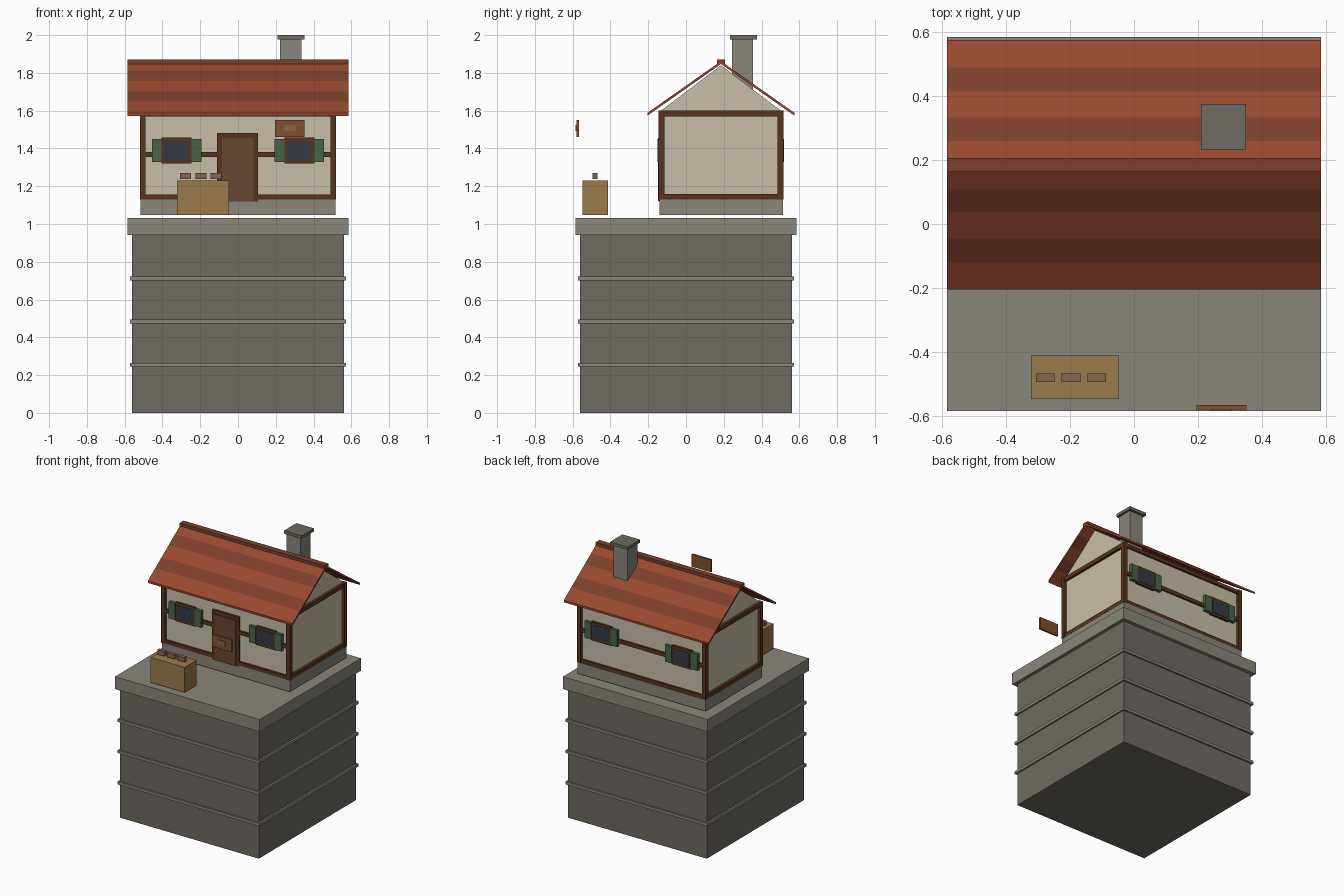
import bpy, bmesh

if "Cube" in bpy.data.objects:
    bpy.data.objects.remove(bpy.data.objects["Cube"])

YC = 0.185  # house centre line in y


def mat(name, hexcol):
    lin = []
    for i in (0, 2, 4):
        c = int(hexcol[i:i + 2], 16) / 255
        lin.append(c / 12.92 if c <= 0.04045 else ((c + 0.055) / 1.055) ** 2.4)
    m = bpy.data.materials.new(name)
    m.diffuse_color = (*lin, 1)
    m.use_nodes = True
    m.node_tree.nodes["Principled BSDF"].inputs["Base Color"].default_value = m.diffuse_color
    return m


STONE = mat("stone", "6E6A62")
LIGHT = mat("light_stone", "8A867C")
PLASTER = mat("plaster", "C8BFA9")
TIMBER = mat("timber", "56351F")
DOOR = mat("door_wood", "654730")
GLASS = mat("glass", "343946")
GREEN = mat("shutter_green", "48644A")
TILE_A = mat("tile_light", "98492F")
TILE_B = mat("tile_dark", "7E3F2C")
CRATE = mat("counter_wood", "9C7A4C")
GOODS = mat("goods", "86664C")
SIGN = mat("sign_wood", "80502F")


def prism(name, pts, x0, x1, material):
    """Extrude a y-z profile from x0 to x1."""
    bm = bmesh.new()
    a = [bm.verts.new((x0, y, z)) for y, z in pts]
    b = [bm.verts.new((x1, y, z)) for y, z in pts]
    n = len(pts)
    bm.faces.new(a)
    bm.faces.new(b[::-1])
    for i in range(n):
        j = (i + 1) % n
        bm.faces.new((a[i], b[i], b[j], a[j]))
    bmesh.ops.recalc_face_normals(bm, faces=bm.faces)
    me = bpy.data.meshes.new(name)
    bm.to_mesh(me)
    bm.free()
    me.materials.append(material)
    ob = bpy.data.objects.new(name, me)
    bpy.context.collection.objects.link(ob)
    return ob


def box(name, x0, x1, y0, y1, z0, z1, material):
    return prism(name, [(y0, z0), (y1, z0), (y1, z1), (y0, z1)], x0, x1, material)


# Stone tower with bands and top slab
box("tower", -0.56, 0.56, -0.56, 0.56, 0, 0.945, STONE)
for z in (0.255, 0.484, 0.712):
    box("tower_band", -0.573, 0.573, -0.573, 0.573, z - 0.01, z + 0.01, LIGHT)
box("tower_slab", -0.585, 0.585, -0.585, 0.585, 0.943, 1.033, LIGHT)

# House body
box("plinth", -0.517, 0.517, -0.14, 0.513, 1.047, 1.13, LIGHT)
box("walls", -0.5, 0.5, -0.127, 0.497, 1.128, 1.6, PLASTER)
prism("gable", [(-0.135, 1.598), (0.505, 1.598), (YC, 1.84)], -0.5, 0.5, PLASTER)

# Timber frame
for sx in (-1, 1):
    xa, xb = sorted((sx * 0.49, sx * 0.52))
    for sy in (-1, 1):
        ya, yb = sorted((YC + sy * 0.3, YC + sy * 0.33))
        box("corner_post", xa, xb, ya, yb, 1.13, 1.6, TIMBER)
    for z in (1.13, 1.57):
        box("side_beam", xa, xb - 0.002 if sx > 0 else xb, -0.115, 0.485, z, z + 0.03, TIMBER)
for sy in (-1, 1):
    ya, yb = sorted((YC + sy * 0.305, YC + sy * 0.326))
    for z in (1.13, 1.355, 1.57):
        box("long_beam", -0.49, 0.49, ya, yb, z, z + 0.027, TIMBER)

# Windows with shutters, front and back
for sy in (-1, 1):
    def panel(name, xc, hw, depth, z0, z1, m):
        ya, yb = sorted((YC + sy * 0.305, YC + sy * depth))
        box(name, xc - hw, xc + hw, ya, yb, z0, z1, m)
    for xc in (-0.325, 0.325):
        panel("window_frame", xc, 0.079, 0.329, 1.32, 1.457, TIMBER)
        panel("window_glass", xc, 0.063, 0.332, 1.337, 1.438, GLASS)
        for sx in (-1, 1):
            panel("shutter", xc + sx * 0.105, 0.026, 0.335, 1.328, 1.449, GREEN)

# Door
box("door_frame", -0.11, 0.107, -0.143, -0.12, 1.12, 1.482, TIMBER)
box("door", -0.086, 0.083, -0.149, -0.12, 1.122, 1.455, DOOR)

# Tiled roof: alternating courses on both slopes (distance from ridge)
edges = [0.39, 0.305, 0.23, 0.148, 0.075, 0.0]
height = lambda d: 1.862 - 0.703 * d
for sy in (-1, 1):
    for i in range(5):
        d0, d1 = edges[i], edges[i + 1]
        y0, y1 = YC + sy * d0, YC + sy * d1
        prism("roof_course", [(y0, height(d0) - 0.015), (y1, height(d1) - 0.015),
                              (y1, height(d1)), (y0, height(d0))],
              -0.585, 0.585, TILE_B if i % 2 else TILE_A)
box("ridge_cap", -0.585, 0.585, YC - 0.022, YC + 0.022, 1.848, 1.87, TILE_B)

# Chimney
box("chimney", 0.222, 0.335, 0.243, 0.356, 1.7, 1.98, LIGHT)
box("chimney_cap", 0.209, 0.351, 0.232, 0.375, 1.978, 2.0, STONE)

# Market counter with goods
box("counter", -0.322, -0.047, -0.548, -0.412, 1.047, 1.23, CRATE)
for xc in (-0.277, -0.197, -0.117):
    box("goods_block", xc - 0.029, xc + 0.029, -0.494, -0.468, 1.237, 1.269, GOODS)

# Hanging sign board
box("sign_board", 0.195, 0.352, -0.58, -0.566, 1.46, 1.55, SIGN)
box("sign_plaque", 0.241, 0.306, -0.585, -0.578, 1.493, 1.525, GOODS)
